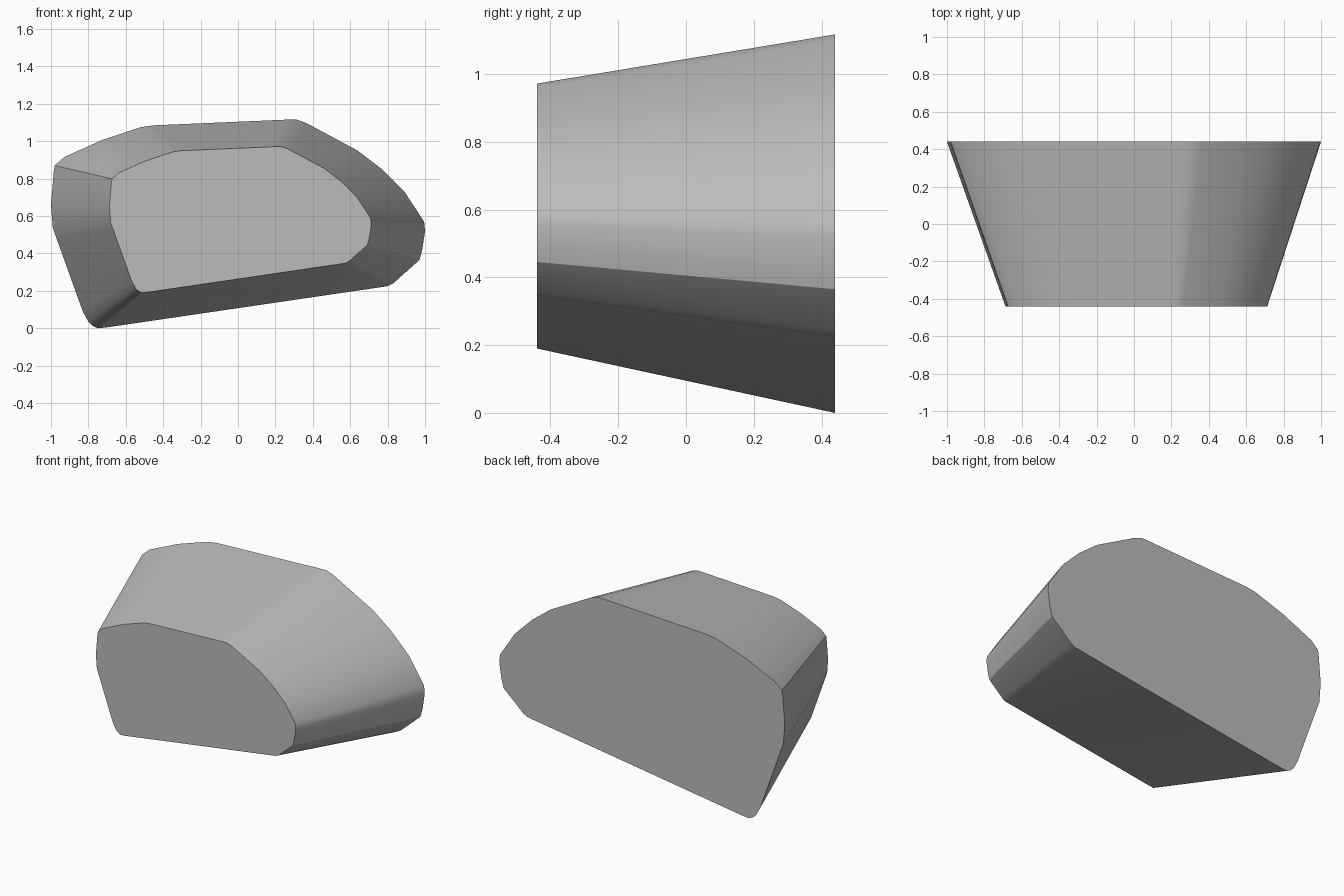
import bpy, bmesh

if "Cube" in bpy.data.objects:
    bpy.data.objects.remove(bpy.data.objects["Cube"])

# Rounded irregular outline of the wide back end (x, z)
OUTLINE = [(-0.78, 0.015), (-0.75, 0.0), (-0.70, 0.005), (0.80, 0.225), (0.83, 0.24),
           (0.97, 0.365), (0.985, 0.42), (1.0, 0.52), (0.995, 0.57), (0.89, 0.73),
           (0.77, 0.85), (0.64, 0.95), (0.36, 1.10), (0.31, 1.117), (0.25, 1.115),
           (-0.45, 1.085), (-0.52, 1.075), (-0.73, 1.005), (-0.93, 0.915), (-0.98, 0.87),
           (-0.985, 0.84), (-1.0, 0.66), (-0.99, 0.535), (-0.97, 0.48), (-0.83, 0.09),
           (-0.80, 0.035)]
HALF_DEPTH = 0.44
TAPER = 0.70                     # front end is a smaller copy of the back
SHIFT_X, SHIFT_Z = 0.0125, 0.19

grey = bpy.data.materials.new("stone grey")
grey.diffuse_color = (0.5, 0.5, 0.5, 1)
grey.use_nodes = True
grey.node_tree.nodes["Principled BSDF"].inputs["Base Color"].default_value = grey.diffuse_color

# Tapered block lofted between the two ends
bm = bmesh.new()
back = [bm.verts.new((x, HALF_DEPTH, z)) for x, z in OUTLINE]
front = [bm.verts.new((x * TAPER + SHIFT_X, -HALF_DEPTH, z * TAPER + SHIFT_Z))
         for x, z in OUTLINE]
bm.faces.new(back)
bm.faces.new(front)
for i in range(len(OUTLINE)):
    j = (i + 1) % len(OUTLINE)
    bm.faces.new((back[i], back[j], front[j], front[i]))
bmesh.ops.recalc_face_normals(bm, faces=bm.faces)

mesh = bpy.data.meshes.new("tapered_block")
bm.to_mesh(mesh)
bm.free()
mesh.materials.append(grey)
block = bpy.data.objects.new("tapered_block", mesh)
bpy.context.collection.objects.link(block)

# Smooth sides, crisp end rims
bpy.context.view_layer.objects.active = block
block.select_set(True)
bpy.ops.object.shade_smooth_by_angle(angle=0.52)
